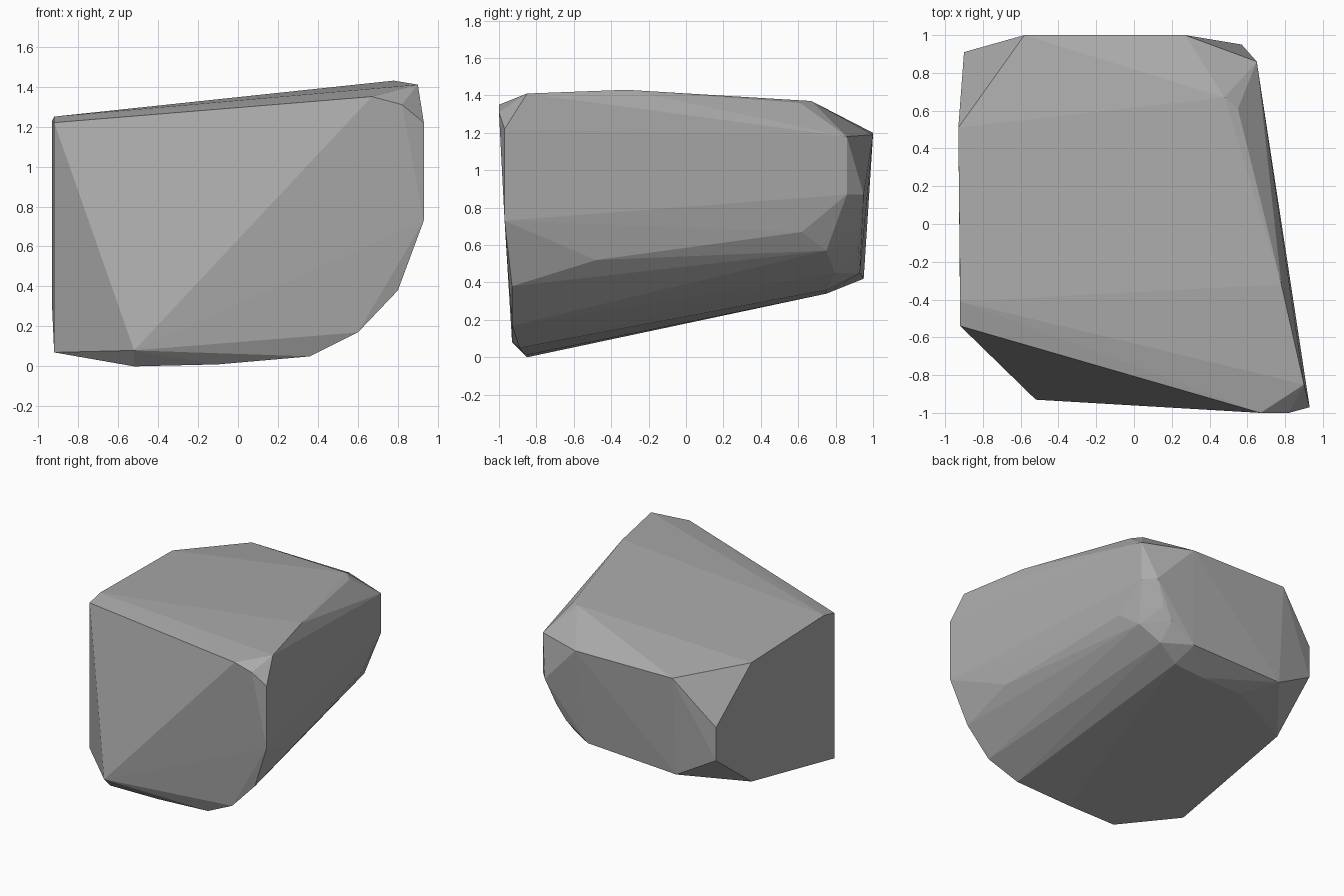
import bpy
import bmesh
import math

# Remove only the default cube
default_cube = bpy.data.objects.get("Cube")
if default_cube is not None:
    bpy.data.objects.remove(default_cube, do_unlink=True)


def make_material(name, grey):
    """One flat colour for both the viewport and the render."""
    colour = (grey, grey, grey, 1)
    material = bpy.data.materials.new(name)
    material.use_nodes = True
    material.diffuse_color = colour
    shader = material.node_tree.nodes["Principled BSDF"]
    shader.inputs["Base Color"].default_value = colour
    shader.inputs["Roughness"].default_value = .9
    return material


def chiselled_block(name, rims, material):
    """Wrap the corner points of all rims in one faceted convex skin."""
    bm = bmesh.new()
    for rim in rims:
        for corner in rim:
            bm.verts.new(corner)
    hull = bmesh.ops.convex_hull(bm, input=bm.verts[:])
    # Drop corners that ended up inside the skin
    inner = {v for v in hull["geom_interior"] + hull["geom_unused"]
             if isinstance(v, bmesh.types.BMVert)}
    bmesh.ops.delete(bm, geom=list(inner), context="VERTS")
    # Merge facets that are practically coplanar
    bmesh.ops.dissolve_limit(bm, angle_limit=math.radians(1),
                             verts=bm.verts[:], edges=bm.edges[:])
    bmesh.ops.recalc_face_normals(bm, faces=bm.faces[:])
    mesh = bpy.data.meshes.new(name)
    bm.to_mesh(mesh)
    bm.free()
    mesh.materials.append(material)
    mesh.shade_flat()
    block = bpy.data.objects.new(name, mesh)
    bpy.context.scene.collection.objects.link(block)
    return block


# Outline of the front face, rounded at the lower left corner
front_rim = [
    (-.92, -.54, 1.22), (-.52, -.93, .08), (-.92, -.54, .07),
    (.6, -.93, .17), (.8, -.93, .38), (.93, -.97, .73),
    (.93, -.97, 1.22), (.82, -1, 1.31), (.67, -1, 1.35),
]

# Gently sloping top
top_rim = [
    (-.92, -.41, 1.25), (-.93, .51, 1.23), (.9, -.85, 1.41),
    (.78, -.32, 1.43), (.55, .61, 1.36), (.48, .67, 1.37),
]

# Outline of the back face with its bevelled corners
back_rim = [
    (-.58, 1, 1.2), (.27, 1, 1.19), (.65, .86, 1.18),
    (.65, .86, .87), (.57, .95, .87), (.49, .92, .68),
    (.41, .92, .58), (.21, .93, .45), (-.58, .95, .42),
    (-.9, .91, .6), (-.9, .91, .86),
]

# Worn edge between the side and the slanted underside
side_rim = [
    (.81, -.48, .52), (.66, .62, .67), (.58, .75, .57), (.42, .8, .45),
]

# Slanted underside
bottom_rim = [
    (-.52, -.85, 0), (-.1, -.86, .01), (.36, -.89, .05),
    (-.93, .51, .29), (-.38, .75, .34), (-.02, .75, .34), (.24, .75, .36),
]

stone = make_material("stone grey", .4)
chiselled_block("rock", [front_rim, top_rim, back_rim, side_rim, bottom_rim], stone)
